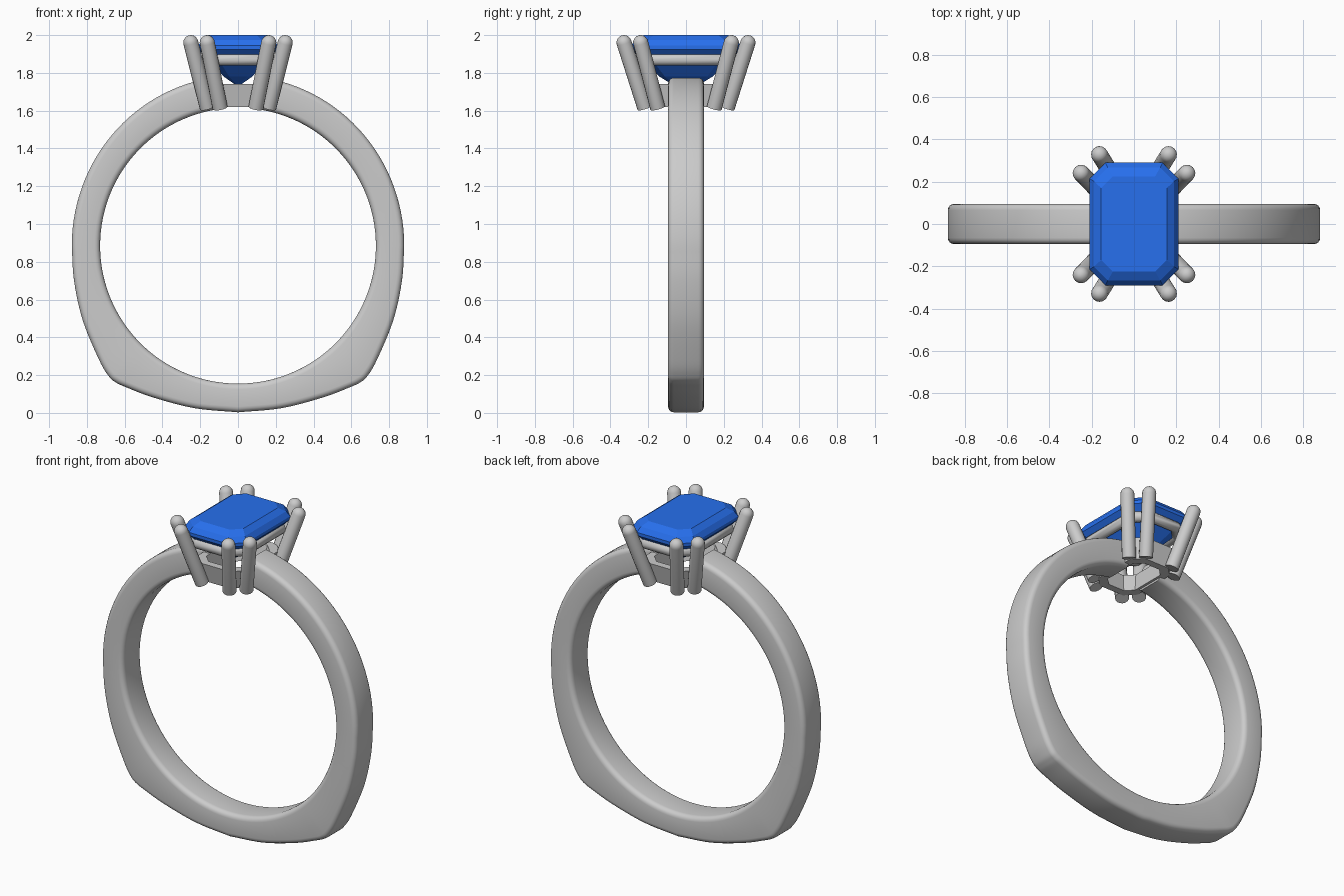
import bpy, bmesh, math
from mathutils import Vector

if "Cube" in bpy.data.objects:
    bpy.data.objects.remove(bpy.data.objects["Cube"])


def loft(name, rings, cyclic=False, smooth=True, color=None):
    """Skin a list of equal-length closed rings; open lofts are capped."""
    bm = bmesh.new()
    vr = [[bm.verts.new(p) for p in r] for r in rings]
    n, m = len(vr), len(vr[0])
    for i in range(n if cyclic else n - 1):
        a, b = vr[i], vr[(i + 1) % n]
        for j in range(m):
            k = (j + 1) % m
            bm.faces.new((a[j], a[k], b[k], b[j]))
    if not cyclic:
        bm.faces.new(vr[0])
        bm.faces.new(vr[-1])
    bmesh.ops.recalc_face_normals(bm, faces=bm.faces)
    me = bpy.data.meshes.new(name)
    bm.to_mesh(me)
    bm.free()
    ob = bpy.data.objects.new(name, me)
    bpy.context.collection.objects.link(ob)
    if color:
        mat = bpy.data.materials.new(name + "_blue")
        mat.diffuse_color = color
        mat.use_nodes = True
        mat.node_tree.nodes["Principled BSDF"].inputs["Base Color"].default_value = mat.diffuse_color
        me.materials.append(mat)
    if smooth:
        bpy.ops.object.select_all(action='DESELECT')
        ob.select_set(True)
        bpy.context.view_layer.objects.active = ob
        bpy.ops.object.shade_smooth_by_angle(angle=math.radians(40))
    return ob


def octagon(hx, hy, c, z):
    """Rectangle with clipped corners at height z."""
    q = [(hx, hy - c), (hx - c, hy)]
    pts = q + [(-x, y) for x, y in q[::-1]]
    pts += [(-x, -y) for x, y in pts]
    return [(x, y, z) for x, y in pts]


def catmull(pts, steps):
    p = [pts[0] * 2 - pts[1]] + pts + [pts[-1] * 2 - pts[-2]]
    out = []
    for i in range(1, len(p) - 2):
        a, b, c, d = p[i - 1:i + 3]
        for s in range(steps):
            t = s / steps
            out.append(0.5 * (2 * b + (c - a) * t + (2 * a - 5 * b + 4 * c - d) * t * t
                              + (3 * b - a - 3 * c + d) * t ** 3))
    return out + [pts[-1]]


# Shank: round finger hole, outer outline with squared-off bottom corners
CZ, RI, HW = 0.885, 0.73, 0.095
a0 = math.acos(0.14 / 0.88)
upper = [Vector((0.88 * math.cos(a0 * (1 - i / 28)), CZ + 0.9 * math.sin(a0 * (1 - i / 28))))
         for i in range(28)]
lower = catmull([Vector(p) for p in [(0.88, CZ), (0.868, 0.7), (0.822, 0.49), (0.735, 0.28),
                                     (0.685, 0.195), (0.648, 0.162), (0.595, 0.137),
                                     (0.45, 0.082), (0.23, 0.025), (0, 0.003)]], 6)
half = upper + lower
outline = half + [Vector((-p.x, p.y)) for p in half[-2::-1]]


def section(p):
    d = Vector((p.x, p.y - CZ))
    ro, d = d.length, d.normalized()
    r, ring = 0.03, []
    corners = [(ro - r, HW - r, 0), (RI + r, HW - r, 90),
               (RI + r, r - HW, 180), (ro - r, r - HW, 270)]
    for cr, cy, start in corners:
        for k in range(5):
            a = math.radians(start + 22.5 * k)
            rad, y = cr + r * math.cos(a), cy + r * math.sin(a)
            ring.append((d.x * rad, y, CZ + d.y * rad))
    return ring


loft("shank", [section(p) for p in outline])

# Emerald-cut stone with stepped crown and pavilion
loft("gemstone", [octagon(*l) for l in [
    (0.018, 0.075, 0.010, 1.74), (0.075, 0.14, 0.028, 1.78), (0.14, 0.215, 0.05, 1.85),
    (0.21, 0.29, 0.075, 1.925), (0.21, 0.29, 0.075, 1.945),
    (0.19, 0.268, 0.066, 1.975), (0.155, 0.225, 0.055, 2.0)]],
    smooth=False, color=(0.02, 0.16, 0.85, 1))

# Upper rail: softly edged band under the girdle
rail = []
for k in range(12):
    a = 2 * math.pi * k / 12
    o = 0.028 * math.cos(a)
    rail.append(octagon(0.17 + o, 0.25 + o, 0.075 + 0.5 * o, 1.87 + 0.032 * math.sin(a)))
loft("upper_rail", rail, cyclic=True)

# Lower gallery: hollow tapered frame that the shank runs into
loft("lower_gallery", [octagon(*l) for l in [
    (0.145, 0.2, 0.06, 1.62), (0.17, 0.228, 0.065, 1.74),
    (0.125, 0.183, 0.05, 1.74), (0.10, 0.155, 0.045, 1.62)]], cyclic=True)


# Prongs: paired round-tipped rods at every corner
def prong(name, foot, tip, r=0.04, n=16):
    foot, tip = Vector(foot), Vector(tip)
    ax = (tip - foot).normalized()
    u = ax.orthogonal().normalized()
    v = ax.cross(u)
    stations = [(foot, r)]
    for k in range(6):
        a = math.radians(16.5 * k)
        stations.append((tip + ax * r * math.sin(a), r * math.cos(a)))
    loft(name, [[c + (u * math.cos(2 * math.pi * j / n) + v * math.sin(2 * math.pi * j / n)) * q
                 for j in range(n)] for c, q in stations])


for sx, nx in ((-1, "left"), (1, "right")):
    for sy, ny in ((-1, "front"), (1, "back")):
        prong(f"{ny}_{nx}_side_prong", (sx * 0.163, sy * 0.15, 1.615),
              (sx * 0.25, sy * 0.24, 1.96))
        prong(f"{ny}_{nx}_end_prong", (sx * 0.095, sy * 0.218, 1.615),
              (sx * 0.163, sy * 0.328, 1.96))
